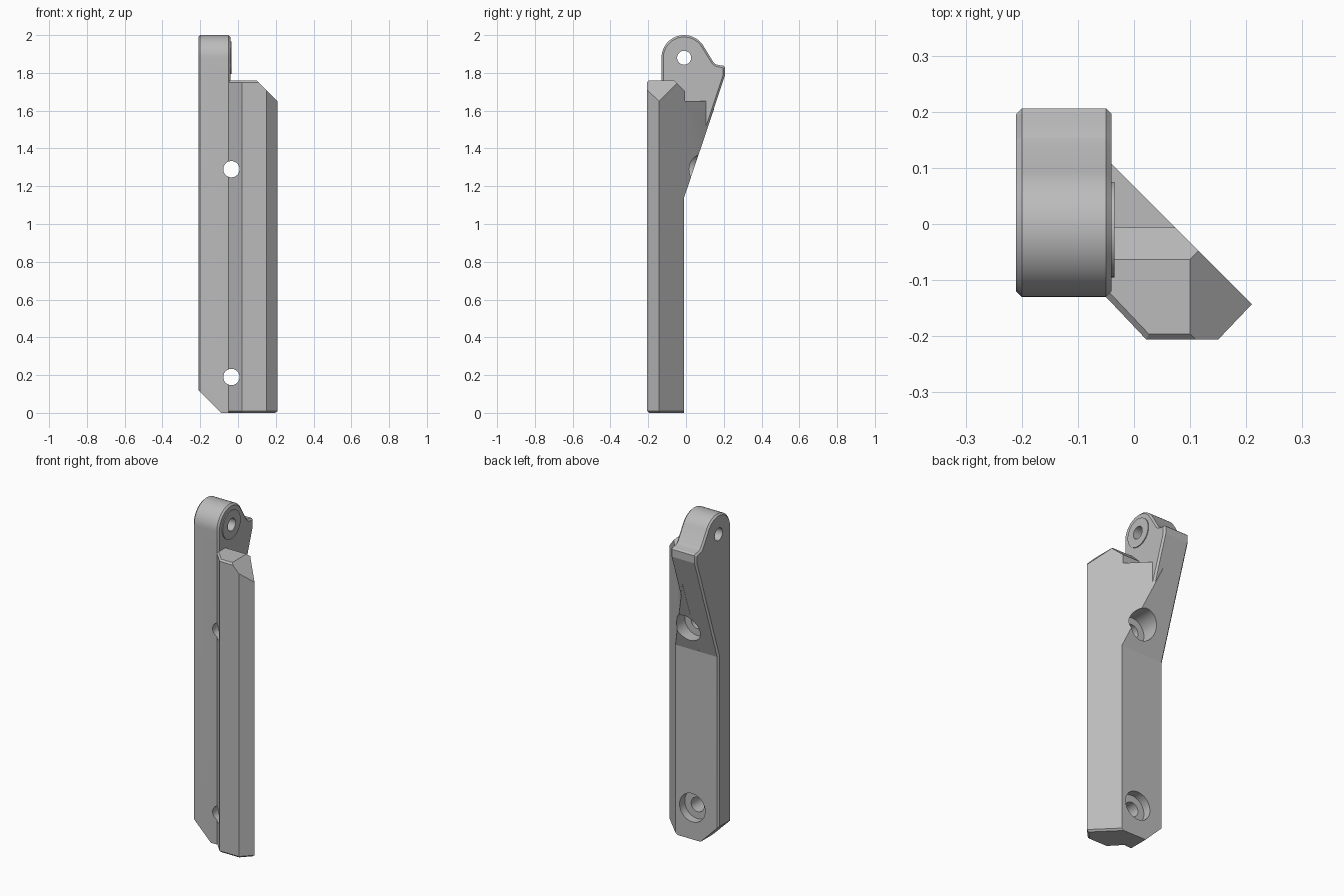
import bpy, bmesh, math

if "Cube" in bpy.data.objects:
    bpy.data.objects.remove(bpy.data.objects["Cube"])

grey = bpy.data.materials.new("plain grey")
grey.use_nodes = True
COLOUR = (0.5, 0.5, 0.5, 1)
grey.diffuse_color = COLOUR
grey.node_tree.nodes["Principled BSDF"].inputs["Base Color"].default_value = COLOUR


def prism(name, outline, axis, lo, hi, chamfer=0):
    """Extrude a closed outline along an axis, optionally chamfering both rims."""
    place = {"x": lambda a, b: (lo, a, b),
             "y": lambda a, b: (a, lo, b),
             "z": lambda a, b: (a, b, lo)}[axis]
    bm = bmesh.new()
    face = bm.faces.new([bm.verts.new(place(a, b)) for a, b in outline])
    ext = bmesh.ops.extrude_face_region(bm, geom=[face])["geom"]
    shift = [hi - lo if axis == k else 0 for k in "xyz"]
    bmesh.ops.translate(bm, vec=shift, verts=[v for v in ext if isinstance(v, bmesh.types.BMVert)])
    bmesh.ops.recalc_face_normals(bm, faces=bm.faces)
    if chamfer:
        i = "xyz".index(axis)
        rims = [e for e in bm.edges if abs(e.verts[0].co[i] - e.verts[1].co[i]) < 1e-5]
        bmesh.ops.bevel(bm, geom=rims, offset=chamfer, segments=1, affect="EDGES")
    mesh = bpy.data.meshes.new(name)
    bm.to_mesh(mesh)
    bm.free()
    mesh.materials.append(grey)
    ob = bpy.data.objects.new(name, mesh)
    bpy.context.collection.objects.link(ob)
    return ob


def circle(a, b, r, n=48):
    return [(a + r * math.cos(math.tau * i / n), b + r * math.sin(math.tau * i / n)) for i in range(n)]


def combine(target, tool, operation):
    mod = target.modifiers.new("combine", "BOOLEAN")
    mod.operation = operation
    mod.solver = "EXACT"
    mod.object = tool
    bpy.context.view_layer.objects.active = target
    bpy.ops.object.modifier_apply(modifier=mod.name)
    bpy.data.objects.remove(tool)


BACK, KINK = -0.01, 1.14          # lower back plane and where it starts to lean
PIVOT_Y, PIVOT_Z, ROUND = -0.01, 1.88, 0.12

# Side plate with a rounded eye and a rear lip
arc = [(PIVOT_Y + ROUND * math.cos(math.radians(d)), PIVOT_Z + ROUND * math.sin(math.radians(d)))
       for d in range(180, 29, -6)]
plate_side = [(-0.13, 0)] + arc + [(0.145, 1.857), (0.155, 1.847), (0.17, 1.842), (0.197, 1.838),
                                   (0.206, 1.83), (0.206, 1.785), (BACK, KINK), (BACK, 0)]
bracket = prism("bracket_body", plate_side, "x", -0.21, -0.04, 0.01)
combine(bracket, prism("corner_trim", [(-0.21, 0.12), (-0.09, 0), (0.3, 0), (0.3, 2.1), (-0.21, 2.1)],
                       "y", -0.5, 0.5), "INTERSECT")

# Diagonal wing, trimmed by its side and front outlines
wing = prism("wing", [(-0.08, -0.125), (-0.05, -0.13), (0.022, -0.206), (0.15, -0.206),
                      (0.21, -0.143), (-0.08, 0.147)], "z", 0, 1.76, 0.01)
combine(wing, prism("side_trim", [(-0.3, -0.1), (BACK, -0.1), (BACK, KINK), (0.147, 1.605),
                                  (0.147, 1.65), (-0.006, 1.65), (-0.006, 1.703), (-0.063, 1.76),
                                  (-0.103, 1.8), (-0.3, 1.8)], "x", -0.4, 0.4), "INTERSECT")
combine(wing, prism("top_trim", [(-0.3, -0.1), (0.3, -0.1), (0.3, 1.56), (0.06, 1.8), (-0.3, 1.8)],
                    "y", -0.5, 0.5), "INTERSECT")
combine(bracket, wing, "UNION")

# Raised washer face around the eye
combine(bracket, prism("eye_boss", circle(PIVOT_Y, PIVOT_Z, 0.085), "x", -0.08, -0.035), "UNION")

# Pivot hole and two counterbored screw holes
combine(bracket, prism("pivot_hole", circle(PIVOT_Y, PIVOT_Z, 0.037), "x", -0.4, 0.4), "DIFFERENCE")
for z in (0.19, 1.29):
    combine(bracket, prism("screw_hole", circle(-0.035, z, 0.043), "y", -0.4, 0.4), "DIFFERENCE")
    combine(bracket, prism("screw_seat", circle(-0.035, z, 0.085), "y", -0.06, 0.4), "DIFFERENCE")

# Smooth the round parts, keep the chamfers crisp
bpy.ops.object.select_all(action="DESELECT")
bracket.select_set(True)
bpy.context.view_layer.objects.active = bracket
bpy.ops.object.shade_smooth_by_angle(angle=math.radians(15))
